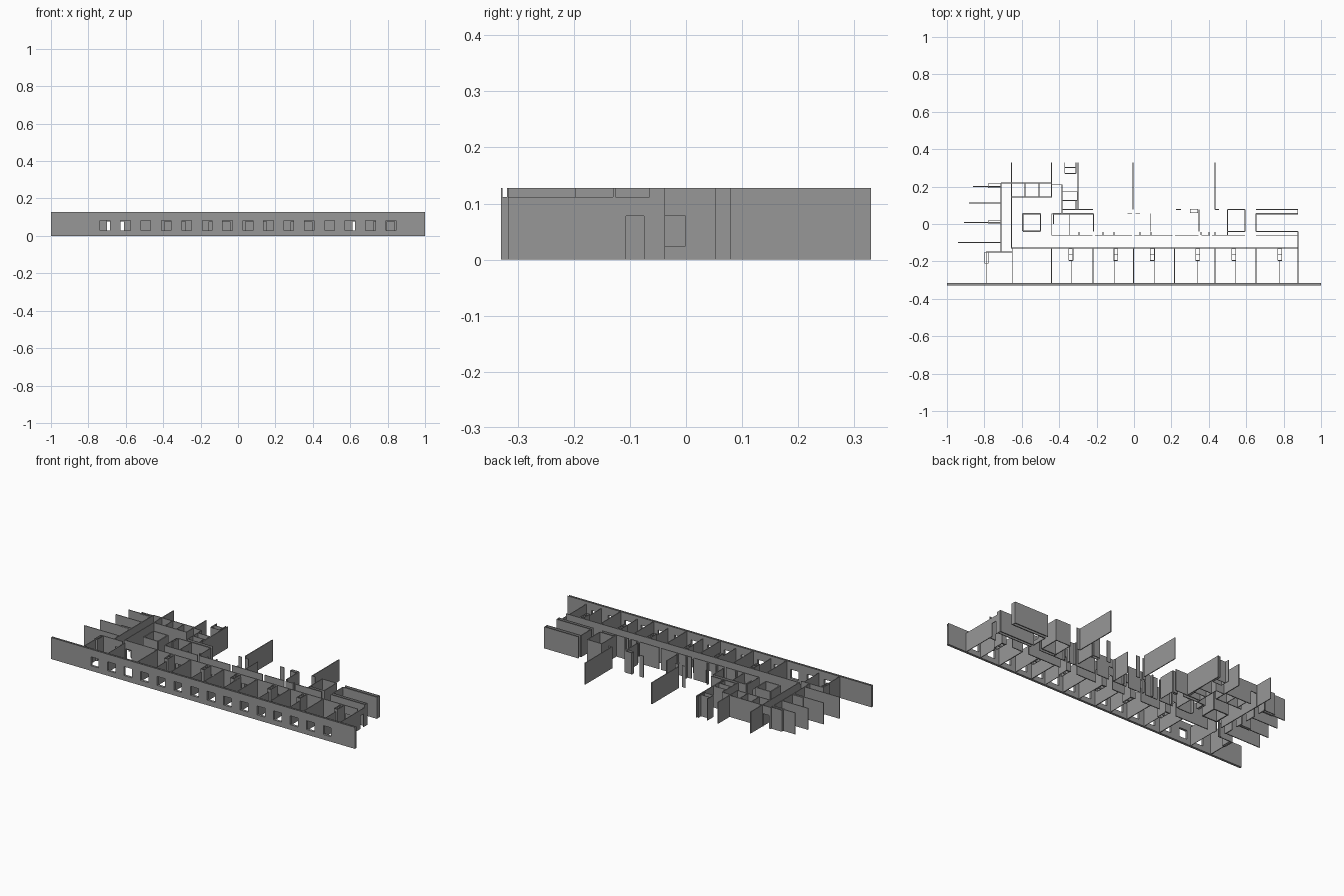
import bpy, bmesh

if "Cube" in bpy.data.objects:
    bpy.data.objects.remove(bpy.data.objects["Cube"])

H, LOW, DOOR = 0.128, 0.112, 0.078

# dark grey for every wall
grey = bpy.data.materials.new("dark_grey")
grey.diffuse_color = (0.31, 0.31, 0.31, 1)
grey.use_nodes = True
grey.node_tree.nodes["Principled BSDF"].inputs["Base Color"].default_value = grey.diffuse_color


def wall(name, axis, a, b, c, t=0.005, h=H, holes=()):
    """Wall along axis from a to b, centred on c; holes are (u0, u1, z0, z1)."""
    us = sorted({a, b} | {u for o in holes for u in o[:2]})
    zs = sorted({0.0, h} | {z for o in holes for z in o[2:]})

    def solid(i, k):
        if not (0 <= i < len(us) - 1 and 0 <= k < len(zs) - 1):
            return False
        u, z = (us[i] + us[i + 1]) / 2, (zs[k] + zs[k + 1]) / 2
        return not any(o[0] < u < o[1] and o[2] < z < o[3] for o in holes)

    bm = bmesh.new()

    def face(pts):
        bm.faces.new([bm.verts.new((u, v, z) if axis == 'x' else (v, u, z))
                      for u, v, z in pts])

    f, k_ = c - t / 2, c + t / 2
    for i in range(len(us) - 1):
        for k in range(len(zs) - 1):
            if not solid(i, k):
                continue
            u0, u1, z0, z1 = us[i], us[i + 1], zs[k], zs[k + 1]
            for v in (f, k_):
                face([(u0, v, z0), (u1, v, z0), (u1, v, z1), (u0, v, z1)])
            for di, u in ((-1, u0), (1, u1)):
                if not solid(i + di, k):
                    face([(u, f, z0), (u, k_, z0), (u, k_, z1), (u, f, z1)])
            for dk, z in ((-1, z0), (1, z1)):
                if not solid(i, k + dk):
                    face([(u0, f, z), (u1, f, z), (u1, k_, z), (u0, k_, z)])
    bmesh.ops.remove_doubles(bm, verts=bm.verts, dist=1e-5)
    bmesh.ops.recalc_face_normals(bm, faces=bm.faces)
    me = bpy.data.meshes.new(name)
    bm.to_mesh(me)
    bm.free()
    me.materials.append(grey)
    ob = bpy.data.objects.new(name, me)
    bpy.context.collection.objects.link(ob)
    return ob


def room(name, x0, x1, y0, y1, t=0.004, h=H):
    """Four walls around a rectangle."""
    for y in (y0, y1):
        wall(name + "_long_wall", 'x', x0, x1, y, t, h)
    for x in (x0, x1):
        wall(name + "_side_wall", 'y', y0, y1, x, t, h)


def door(c, w=0.04):
    return (c - w / 2, c + w / 2, 0.0, DOOR)


# facade: outer skin, lower core and inner lining, all with 15 windows
windows = [(-0.711 + 0.1092 * i - 0.026, -0.711 + 0.1092 * i + 0.026, 0.03, 0.083)
           for i in range(15)]
wall("facade_skin", 'x', -1, 1, -0.3285, 0.003, H, windows)
wall("facade_core", 'x', -1, 1, -0.3230, 0.008, LOW, windows)
wall("facade_lining", 'x', -1, 1, -0.3175, 0.003, H, windows)

# partitions between the front rooms: thick full ones and thin lower ones
for x in (-0.44, -0.22, -0.003, 0.217, 0.433, 0.652):
    wall("room_partition", 'y', -0.316, -0.128, x, 0.005)
for x in (-0.652, -0.105, 0.11, 0.543):
    wall("thin_partition", 'y', -0.316, -0.13, x, 0.003, LOW)
for x in (-0.335, 0.34, 0.78):
    wall("thin_partition", 'y', -0.316, -0.195, x, 0.003, LOW)
wall("left_end_partition", 'y', -0.316, -0.15, -0.79, 0.005)
wall("right_end_wall", 'y', -0.316, -0.065, 0.877, 0.004, LOW, [door(-0.091, 0.032)])
wall("right_end_stub", 'y', -0.065, -0.04, 0.877, 0.004)

# service shafts beside the room doors
shafts = (-0.337, -0.098, 0.097, 0.34, 0.534, 0.78)
for x in shafts:
    room("service_shaft", x - 0.011, x + 0.011, -0.195, -0.132, 0.003)
    wall("shaft_divider", 'x', x - 0.011, x + 0.011, -0.165, 0.003)
room("left_shaft", -0.797, -0.78, -0.21, -0.15, 0.003)

# corridor walls with a door on each side of every shaft
doors = [door(-0.63)] + [door(x + s * 0.036) for x in shafts[:4] + shafts[5:] for s in (-1, 1)]
doors += [door(0.632)]
wall("corridor_front_wall", 'x', -0.652, 0.877, -0.128, 0.005, H, doors)
for a, b in ((-0.44, -0.222), (-0.208, -0.01), (0.004, 0.205), (0.219, 0.345),
             (0.36, 0.405), (0.418, 0.594), (0.652, 0.877)):
    wall("corridor_back_wall", 'x', a, b, -0.06, 0.005, H,
         [door((a + b) / 2, 0.035)] if 0.18 < b - a < 0.22 else ())
for x in (-0.294, -0.166, -0.107, 0.032, 0.091, 0.358, 0.401, 0.433):
    wall("corridor_pier", 'y', -0.06, -0.044, x, 0.006)

# long dividing walls at the back
for x, y0 in ((-0.655, -0.13), (-0.44, 0.142), (-0.3, 0.077), (-0.005, 0.077), (0.433, 0.077)):
    wall("back_dividing_wall", 'y', y0, 0.33, x, 0.005, H,
         [door(-0.09)] if y0 < 0 else ())

# left wing: cross corridor and finger walls
wall("wing_corridor_wall", 'y', -0.15, 0.22, -0.71, 0.005, H,
     [door(y, 0.035) for y in (-0.125, -0.03, 0.05, 0.15)])
wall("wing_end_wall", 'x', -0.71, -0.44, 0.22, 0.005, H, [door(-0.683), door(-0.63)])
wall("wing_store_wall", 'x', -0.652, -0.44, 0.145, 0.005, H, [door(-0.63)])
for x in (-0.583, -0.508):
    wall("store_divider", 'y', 0.145, 0.22, x, 0.004)
wall("wing_front_wall", 'x', -0.79, -0.7, -0.15)
wall("wing_front_lintel", 'x', -0.7, -0.652, -0.15, 0.005, H, [(-0.7, -0.652, 0, DOOR + 0.01)])
for a, y in ((-0.86, 0.2), (-0.882, 0.113), (-0.91, 0.008), (-0.94, -0.1)):
    wall("wing_finger_wall", 'x', a, -0.71, y)
room("wing_shaft_upper", -0.78, -0.712, 0.193, 0.215, 0.003)
room("wing_shaft_lower", -0.78, -0.712, 0.003, 0.018, 0.003)

# square core
room("square_core", -0.594, -0.5, -0.038, 0.055, 0.007)

# stair and lift block left of centre
wall("block_back_wall", 'x', -0.435, -0.22, 0.055, 0.006, H, [door(-0.27)])
wall("block_outer_wall", 'x', -0.385, -0.22, 0.077, 0.004)
wall("block_divider", 'y', -0.06, 0.055, -0.343, 0.004)
wall("block_right_wall", 'y', -0.04, 0.055, -0.217, 0.004)
wall("block_left_wall", 'y', 0.0, 0.055, -0.43, 0.006)
wall("block_left_stub", 'y', -0.06, 0.055, -0.44, 0.004, H, [door(-0.02)])
wall("upper_link_wall", 'x', -0.44, -0.385, 0.21, 0.004)
wall("upper_left_wall", 'y', 0.055, 0.21, -0.385, 0.004)
room("small_room", -0.385, -0.303, 0.125, 0.172, 0.004)
wall("small_room_divider", 'y', 0.08, 0.125, -0.31, 0.004)
for x in (-0.37, -0.31):
    wall("back_niche_side", 'y', 0.27, 0.33, x, 0.003)
for y in (0.27, 0.302):
    wall("back_niche_wall", 'x', -0.37, -0.31, y, 0.003)

# free piers in the middle hall
wall("hall_pier", 'x', -0.035, -0.012, 0.055, 0.004)
wall("hall_pier", 'x', 0.008, 0.032, 0.055, 0.004)
wall("hall_pier", 'x', 0.225, 0.25, 0.077, 0.004)
wall("hall_wall", 'y', -0.04, 0.055, 0.09, 0.004)
wall("hall_wall", 'y', -0.04, 0.077, 0.347, 0.005)
room("hall_column", 0.3, 0.342, 0.06, 0.08, 0.003)
wall("hall_pier", 'x', 0.433, 0.455, 0.077, 0.004)

# right block
wall("right_core_left_wall", 'y', -0.06, 0.077, 0.5, 0.005)
wall("right_core_right_wall", 'y', -0.04, 0.077, 0.594, 0.005)
wall("right_core_back_wall", 'x', 0.5, 0.594, 0.077, 0.005)
wall("right_core_front_wall", 'x', 0.5, 0.594, -0.04, 0.005)
wall("right_room_left_wall", 'y', -0.04, 0.055, 0.652, 0.005, H, [(-0.037, -0.001, 0.024, DOOR)])
wall("right_room_front_wall", 'x', 0.652, 0.877, -0.04, 0.005)
wall("right_room_back_wall", 'x', 0.652, 0.877, 0.055, 0.007)
wall("right_outer_back_wall", 'x', 0.652, 0.877, 0.077, 0.005)
wall("right_back_end", 'y', 0.055, 0.077, 0.875, 0.004)
